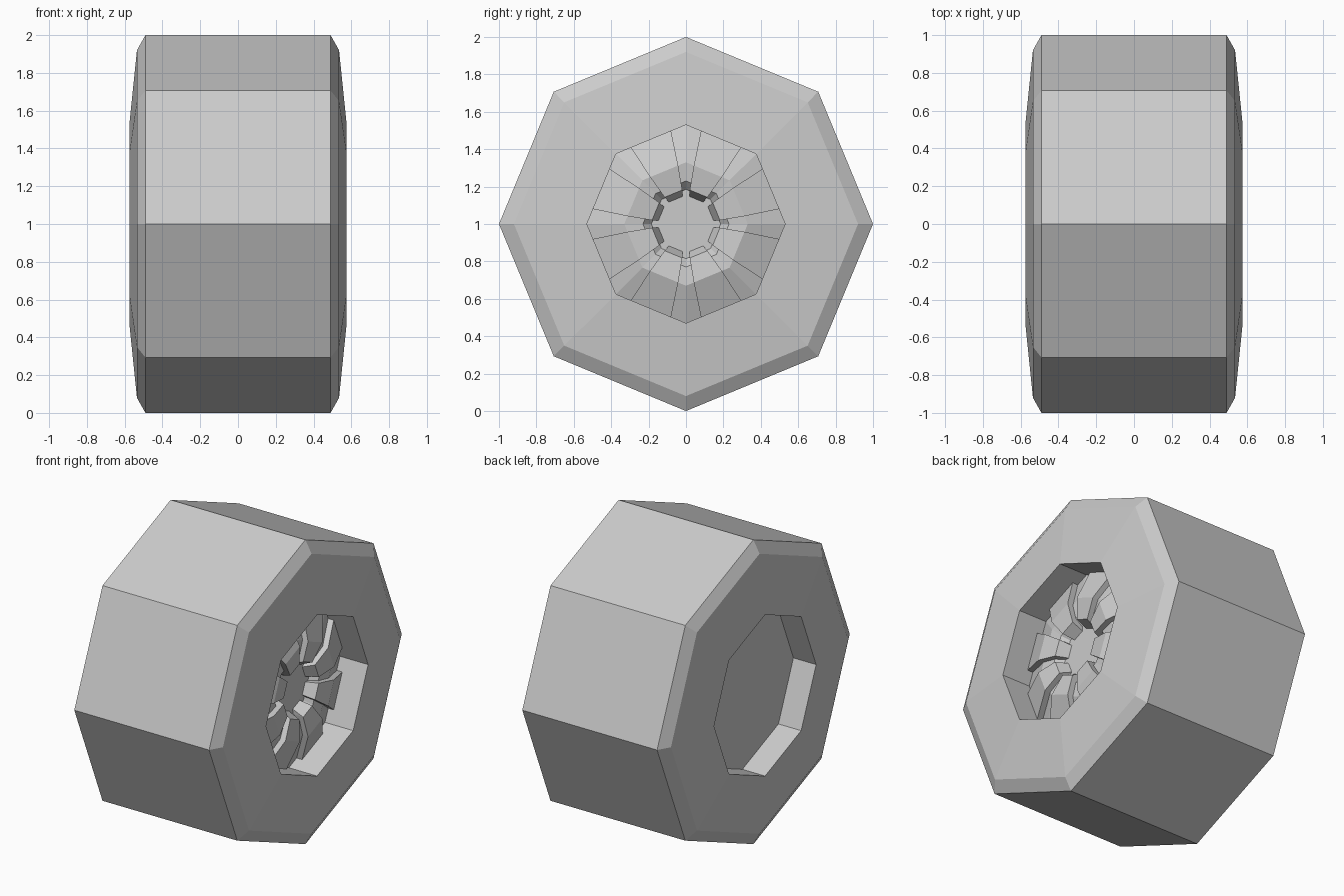
import bpy
import bmesh
from math import sin, cos, pi

SIDES = 8
STEP = 2 * pi / SIDES

old = bpy.data.objects.get("Cube")
if old:
    bpy.data.objects.remove(old, do_unlink=True)

# Single plain grey
grey = bpy.data.materials.new("plain grey")
grey.use_nodes = True
grey.diffuse_color = (0.6, 0.6, 0.6, 1)
shader = next(n for n in grey.node_tree.nodes if n.type == 'BSDF_PRINCIPLED')
shader.inputs["Base Color"].default_value = (0.6, 0.6, 0.6, 1)
shader.inputs["Roughness"].default_value = 0.8


def add_object(name, bm):
    bmesh.ops.recalc_face_normals(bm, faces=bm.faces)
    mesh = bpy.data.meshes.new(name)
    bm.to_mesh(mesh)
    bm.free()
    mesh.materials.append(grey)
    obj = bpy.data.objects.new(name, mesh)
    bpy.context.collection.objects.link(obj)
    return obj


def corner(x, radius, k):
    """Corner k of the octagon around the axle."""
    return x, radius * sin(k * STEP), 1 + radius * cos(k * STEP)


def between(x, radius, k, inset):
    """Two points on octagon edge k, each set in from its corner."""
    _, y0, z0 = corner(x, radius, k)
    _, y1, z1 = corner(x, radius, k + 1)
    t = inset / (radius * sin(STEP))
    return [(x, y0 + (y1 - y0) * s, z0 + (z1 - z0) * s) for s in (t, 1 - t)]


# Wheel body: (x, radius) from the back recess floor, over the tread,
# to the dished hub floor on the spoked side
back = [(-0.41, 0.53), (-0.575, 0.53), (-0.535, 0.92), (-0.49, 1.0)]
front = [(0.49, 1.0), (0.535, 0.92), (0.575, 0.53)]
hub = [(0.37, 0.53), (0.44, 0.33), (0.43, 0.23), (0.385, 0.185), (0.385, 0.155)]

bm = bmesh.new()
rings = [[bm.verts.new(corner(x, r, k)) for k in range(SIDES)]
         for x, r in back + front + hub]
for a, b in zip(rings, rings[1:]):
    for k in range(SIDES):
        n = (k + 1) % SIDES
        bm.faces.new((a[k], a[n], b[n], b[k]))
bm.faces.new(rings[0])
bm.faces.new(rings[-1])
add_object("wheel_body", bm)

# Raised hub panels with tapering grooves between them: (x, radius, inset)
panel = [(0.41, 0.53, 0.08), (0.48, 0.33, 0.042),
         (0.46, 0.19, 0.02), (0.385, 0.155, 0.018)]
FLOOR = 0.36

bm = bmesh.new()
for k in range(SIDES):
    top = [[bm.verts.new(p) for p in between(x, r, k, i)] for x, r, i in panel]
    low = [[bm.verts.new(p) for p in between(FLOOR, r, k, i)] for x, r, i in panel]
    for j in range(len(panel) - 1):
        for rows in (top, low):
            bm.faces.new((rows[j][0], rows[j][1], rows[j + 1][1], rows[j + 1][0]))
        for s in (0, 1):
            bm.faces.new((top[j][s], top[j + 1][s], low[j + 1][s], low[j][s]))
    for j in (0, -1):
        bm.faces.new((top[j][0], top[j][1], low[j][1], low[j][0]))
add_object("hub_panels", bm)
